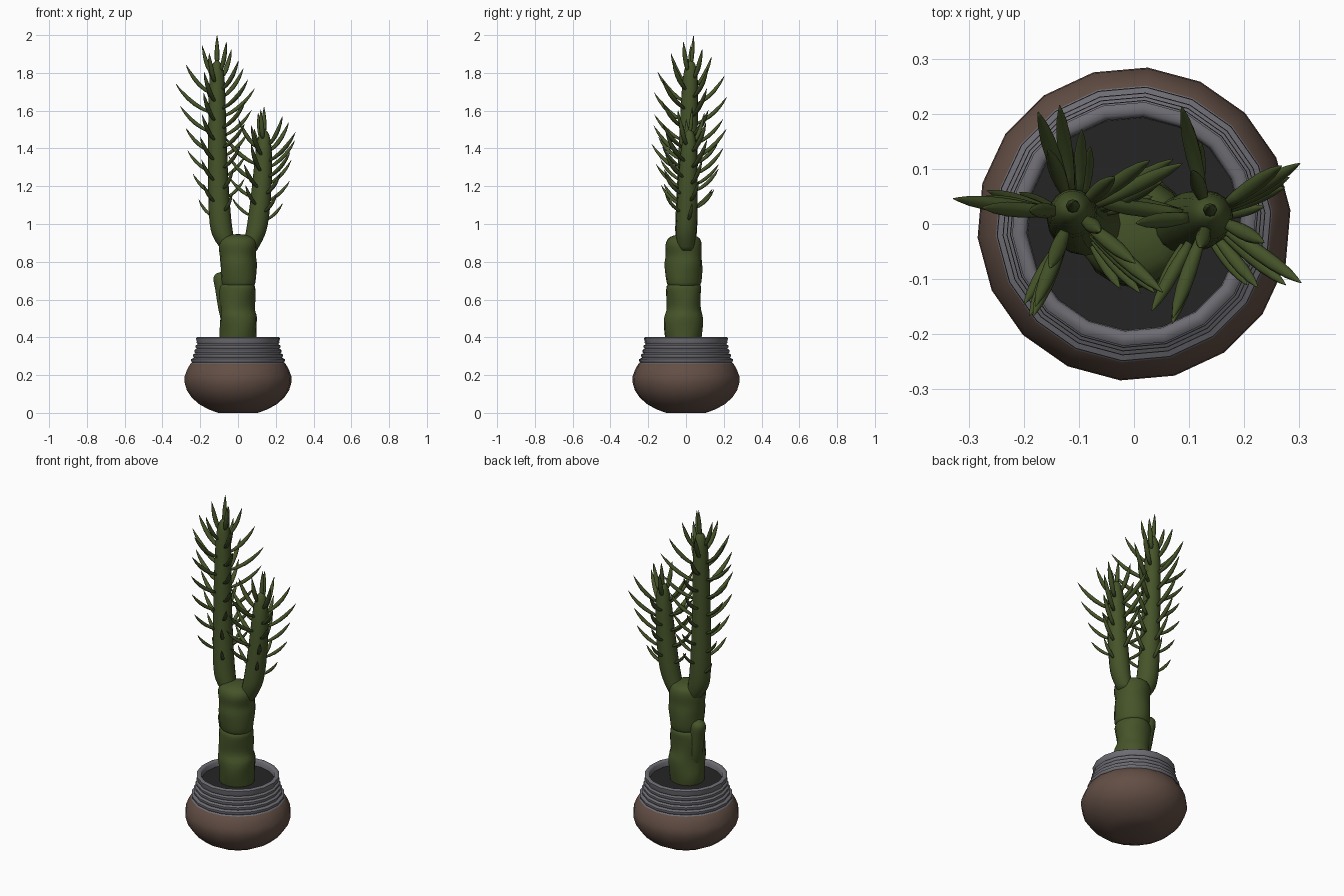
import bpy, bmesh, math, random
from mathutils import Vector

if "Cube" in bpy.data.objects:
    bpy.data.objects.remove(bpy.data.objects["Cube"])

random.seed(4)


def material(name, rgb):
    m = bpy.data.materials.new(name)
    m.diffuse_color = (*rgb, 1)
    m.use_nodes = True
    m.node_tree.nodes["Principled BSDF"].inputs["Base Color"].default_value = m.diffuse_color
    return m


GREEN = material("plant green", (0.060, 0.088, 0.022))
BROWN = material("clay brown", (0.125, 0.078, 0.060))
GREY = material("glaze grey", (0.155, 0.150, 0.170))
SOIL = material("dark soil", (0.018, 0.018, 0.018))


def finish(bm, name, mats):
    bmesh.ops.recalc_face_normals(bm, faces=bm.faces)
    me = bpy.data.meshes.new(name)
    bm.to_mesh(me)
    bm.free()
    for m in mats:
        me.materials.append(m)
    for p in me.polygons:
        p.use_smooth = True
    ob = bpy.data.objects.new(name, me)
    bpy.context.collection.objects.link(ob)
    return ob


def skin(bm, rings, cap_start=True, cap_end=True):
    """Join equal rings of points into a tube."""
    vs = [[bm.verts.new(p) for p in ring] for ring in rings]
    n = len(vs[0])
    for a, b in zip(vs, vs[1:]):
        for i in range(n):
            bm.faces.new((a[i], a[(i + 1) % n], b[(i + 1) % n], b[i]))
    if cap_start:
        bm.faces.new(vs[0][::-1])
    if cap_end:
        bm.faces.new(vs[-1])


def ring(x, y, z, r, n, offset=0.0, lump=0.0):
    pts = []
    for i in range(n):
        a = 2 * math.pi * i / n + offset
        q = r * (1 + lump * math.sin(2 * a + z * 23) + lump * 0.6 * math.sin(3 * a - z * 31))
        pts.append(Vector((x + q * math.cos(a), y + q * math.sin(a), z)))
    return pts


def stem(name, path, n=16, lump=0.0, sub=3):
    """Upright stem through (x, y, z, radius) points, smoothly interpolated."""
    p = [Vector(q) for q in path]
    p = [p[0]] + p + [p[-1]]
    rings = []
    for k in range(1, len(p) - 2):
        a, b, c, d = p[k - 1:k + 3]
        for s in range(sub):
            t = s / sub
            v = 0.5 * (2 * b + (c - a) * t + (2 * a - 5 * b + 4 * c - d) * t * t
                       + (3 * b - a - 3 * c + d) * t ** 3)
            rings.append(ring(*v, n, lump=lump))
    rings.append(ring(*p[-1], n, lump=lump))
    bm = bmesh.new()
    skin(bm, rings)
    return finish(bm, name, [GREEN])


# Pot: brown belly, ribbed grey neck, rolled rim and inner wall
profile = [(0.105, 0.0), (0.155, 0.018), (0.205, 0.045), (0.245, 0.08), (0.272, 0.12),
           (0.285, 0.165), (0.283, 0.195), (0.270, 0.230), (0.252, 0.262)]
for i in range(5):
    z = 0.268 + i * 0.024
    r = 0.250 - 0.0300 * (i / 4) ** 0.75
    profile += [(r - 0.006, z), (r, z + 0.008), (r - 0.001, z + 0.017)]
profile += [(0.222, 0.389), (0.222, 0.397), (0.215, 0.402), (0.202, 0.402),
            (0.195, 0.394), (0.193, 0.35)]
bm = bmesh.new()
skin(bm, [ring(0, 0, z, r, 18, math.radians(5)) for r, z in profile], True, False)
for f in bm.faces:
    f.material_index = 1 if f.calc_center_median().z > 0.262 else 0
pot = finish(bm, "pot", [BROWN, GREY])
bpy.context.view_layer.objects.active = pot
pot.select_set(True)
bpy.ops.object.shade_smooth_by_angle(angle=math.radians(50))

# Soil
bm = bmesh.new()
bm.faces.new([bm.verts.new(p) for p in ring(0, 0, 0.368, 0.196, 18, math.radians(5))])
finish(bm, "soil", [SOIL])

# Trunk in two lumpy sections, with a pruned side stub
stem("lower_trunk", [(0.0, -0.012, 0.355, 0.092), (0.0, -0.012, 0.41, 0.098),
                     (0.004, -0.015, 0.50, 0.100), (-0.004, -0.012, 0.55, 0.091),
                     (-0.004, -0.012, 0.62, 0.094), (-0.002, -0.012, 0.67, 0.092),
                     (0.0, -0.012, 0.69, 0.070)], lump=0.035)
stem("upper_trunk", [(0.002, -0.012, 0.672, 0.080), (0.002, -0.012, 0.69, 0.091),
                     (0.003, -0.013, 0.78, 0.098), (0.0, -0.012, 0.835, 0.095),
                     (0.0, -0.014, 0.89, 0.098), (0.0, -0.012, 0.925, 0.083),
                     (0.0, -0.010, 0.942, 0.045), (0.0, -0.010, 0.946, 0.008)], lump=0.025)
stem("side_stub", [(-0.045, 0.0, 0.45, 0.035), (-0.062, 0.005, 0.55, 0.042),
                   (-0.078, 0.01, 0.65, 0.042), (-0.088, 0.012, 0.71, 0.042),
                   (-0.088, 0.012, 0.735, 0.030), (-0.088, 0.012, 0.745, 0.006)], n=12)

# Two upright branches
left_path = [(-0.045, 0.0, 0.86, 0.040), (-0.080, 0.0, 0.94, 0.056),
             (-0.096, 0.003, 1.05, 0.058), (-0.105, 0.008, 1.25, 0.053),
             (-0.110, 0.014, 1.50, 0.048), (-0.111, 0.022, 1.75, 0.041),
             (-0.111, 0.025, 1.84, 0.026), (-0.111, 0.025, 1.865, 0.006)]
right_path = [(0.060, 0.0, 0.86, 0.040), (0.090, 0.0, 0.94, 0.052),
              (0.108, 0.005, 1.03, 0.055), (0.126, 0.010, 1.20, 0.052),
              (0.136, 0.015, 1.38, 0.043), (0.138, 0.018, 1.47, 0.028),
              (0.138, 0.018, 1.50, 0.006)]
stem("left_branch", left_path)
stem("right_branch", right_path)


def sample(path, z):
    for a, b in zip(path, path[1:]):
        if z <= b[2]:
            t = (z - a[2]) / (b[2] - a[2])
            return Vector(a).lerp(Vector(b), t)
    return Vector(path[-1])


def add_leaf(bm, p0, out, reach, rise, width):
    """Pointed fleshy leaf that bends upwards along a quadratic curve."""
    up = Vector((0, 0, 1))
    p1 = p0 + out * reach * 0.62 + up * rise * 0.30
    p2 = p0 + out * reach + up * rise
    side = up.cross(out).normalized()
    rings = []
    for t, w in ((0, 0.55), (0.2, 0.85), (0.4, 1), (0.6, 0.95), (0.8, 0.66), (0.93, 0.3), (1, 0.05)):
        c = p0 * (1 - t) ** 2 + p1 * 2 * t * (1 - t) + p2 * t * t
        tan = ((p1 - p0) * (1 - t) + (p2 - p1) * t).normalized()
        nor = tan.cross(side)
        rings.append([c + (side * math.cos(a) + nor * 0.8 * math.sin(a)) * w * width
                      for a in (k * math.tau / 8 for k in range(8))])
    skin(bm, rings)


def foliage(name, path, z0, z1, count, phase, drift, top):
    """Five spiralling columns of leaves, longest near the top, closing to a tuft."""
    bm = bmesh.new()
    for i in range(count):
        t = i / (count - 1)
        x, y, z, r = sample(path, z0 + (z1 - z0) * t ** 0.93)
        a = math.radians(phase + 144 * i + drift * (i - count / 2) + random.uniform(-5, 5))
        out = Vector((math.cos(a), math.sin(a), 0))
        k = min(t / 0.72, 1)
        reach = 0.09 + 0.10 * k
        if t > 0.72:
            reach -= 0.15 * (t - 0.72) / 0.28
        rise = 0.09 + 0.065 * k
        reach *= random.uniform(0.9, 1.08)
        add_leaf(bm, Vector((x, y, z)) + out * r * 0.75, out, reach, rise, 0.0105 + 0.0035 * k)
    x, y, z, r = path[-1]
    add_leaf(bm, Vector((x, y, z - 0.03)), Vector((0, 1, 0)), 0.015, top - z + 0.03, 0.013)
    finish(bm, name, [GREEN])


foliage("left_leaves", left_path, 1.04, 1.81, 37, 170, 0.7, 2.0)
foliage("right_leaves", right_path, 1.02, 1.45, 25, 30, 1.1, 1.62)
